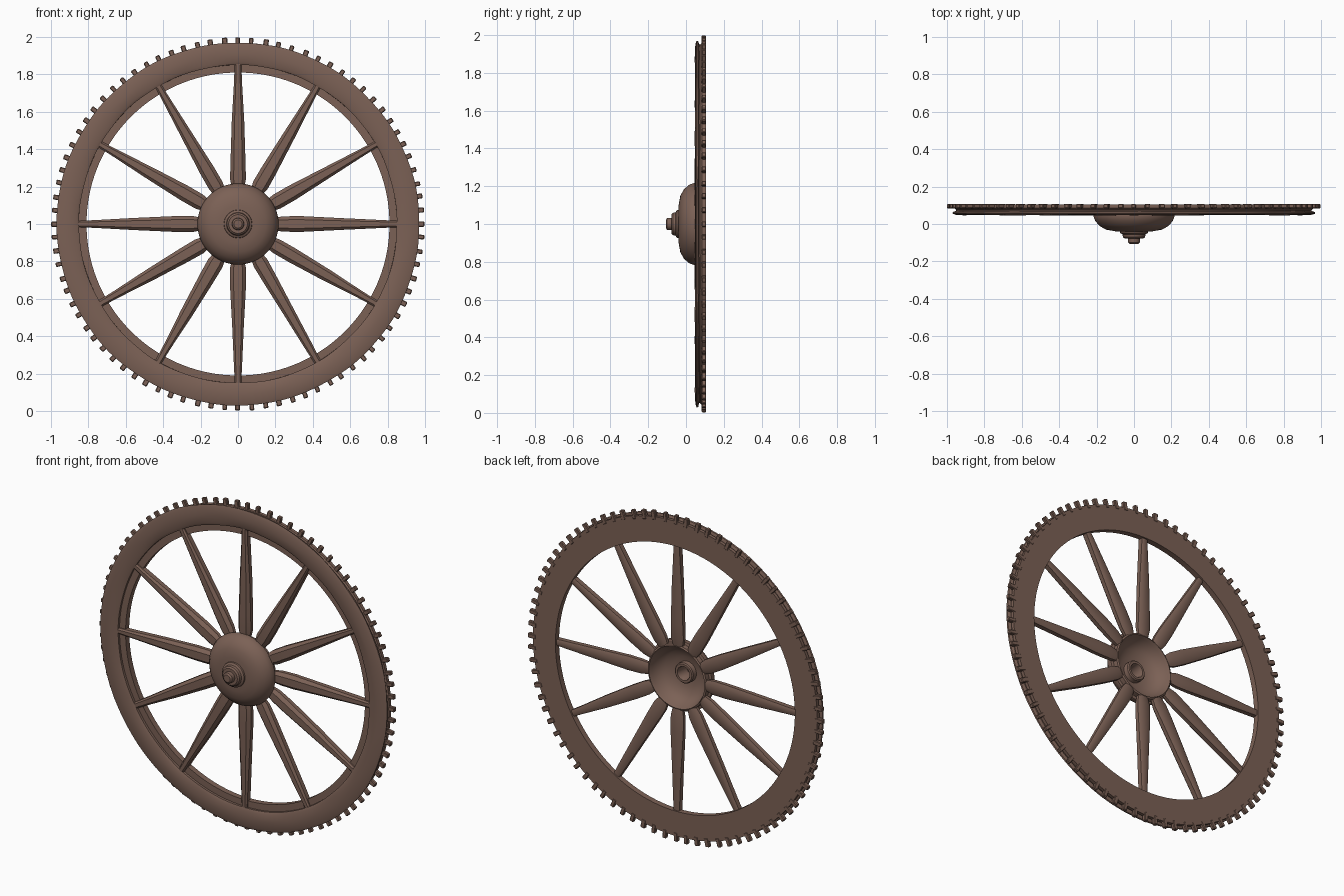
import bpy, bmesh, math, random
from mathutils import Matrix, Vector

random.seed(4)
if "Cube" in bpy.data.objects:
    bpy.data.objects.remove(bpy.data.objects["Cube"])

SPOKES, TEETH = 12, 84
CENTRE = Vector((0, 0, 1))

wood = bpy.data.materials.new("weathered brown wood")
wood.use_nodes = True
colour = (0.2, 0.12, 0.092, 1)
wood.diffuse_color = colour
shader = wood.node_tree.nodes["Principled BSDF"]
shader.inputs["Base Color"].default_value = colour
shader.inputs["Roughness"].default_value = 0.85


def finish(name, bm, angle=35):
    bmesh.ops.recalc_face_normals(bm, faces=bm.faces)
    mesh = bpy.data.meshes.new(name)
    bm.to_mesh(mesh)
    bm.free()
    mesh.materials.append(wood)
    ob = bpy.data.objects.new(name, mesh)
    ob.location = CENTRE
    bpy.context.collection.objects.link(ob)
    bpy.ops.object.select_all(action='DESELECT')
    ob.select_set(True)
    bpy.context.view_layer.objects.active = ob
    bpy.ops.object.shade_smooth_by_angle(angle=math.radians(angle))
    return ob


def lathe(name, profile, steps, wear=0.0):
    """Revolve a closed (radius, y) profile around the axle."""
    bm = bmesh.new()
    rings = []
    for i in range(steps):
        a = math.tau * i / steps
        ring = []
        for k, (r, y) in enumerate(profile):
            wave = wear * (math.sin(7 * a + k) + math.sin(17 * a + 2 * k))
            ring.append(bm.verts.new(((r + wave) * math.sin(a), y + wave / 2,
                                      (r + wave) * math.cos(a))))
        rings.append(ring)
    n = len(profile)
    for i in range(steps):
        p, q = rings[i], rings[(i + 1) % steps]
        for k in range(n):
            j = (k + 1) % n
            bm.faces.new((p[k], p[j], q[j], q[k]))
    return finish(name, bm)


# Rim: a worn front ring with a recessed inner lip, and a flat back ring
lathe("front_rim", [(0.85, 0.085), (0.85, 0.056), (0.865, 0.049), (0.91, 0.047),
                    (0.955, 0.05), (0.97, 0.056), (0.968, 0.064),
                    (0.95, 0.07), (0.95, 0.085)], 168, 0.001)
lathe("back_rim", [(0.81, 0.105), (0.81, 0.07), (0.855, 0.07), (0.95, 0.075),
                   (0.962, 0.085), (0.962, 0.105)], 168)

# Teeth: small chamfered pegs, slightly uneven, around the back ring
bm = bmesh.new()
for i in range(TEETH):
    a = math.tau * (i + random.uniform(-0.06, 0.06)) / TEETH
    size = Vector((random.uniform(0.023, 0.029), 0.024, 0.055))
    radius = 0.972 + random.uniform(-0.003, 0)
    place = Matrix.Rotation(a, 4, 'Y') @ Matrix.Translation((0, 0.095, radius))
    peg = bmesh.ops.create_cube(bm, size=1, matrix=place @ Matrix.Diagonal((*size, 1)))
    edges = {e for v in peg["verts"] for e in v.link_edges}
    bmesh.ops.bevel(bm, geom=list(edges), offset=0.004, segments=1, affect='EDGES')
finish("rim_teeth", bm, 30)

# Spokes: chamfered, swelling near the hub and tapering to the rim
# Each station is (radius, half width, front y, back y)
stations = [(0.19, 0.032, 0.05, 0.088), (0.24, 0.042, 0.046, 0.095),
            (0.33, 0.041, 0.046, 0.098), (0.55, 0.032, 0.05, 0.098),
            (0.75, 0.022, 0.053, 0.097), (0.86, 0.017, 0.055, 0.095)]
bm = bmesh.new()
for i in range(SPOKES):
    turn = Matrix.Rotation(math.tau * i / SPOKES, 4, 'Y')
    rings = []
    for r, w, front, back in stations:
        w *= random.uniform(0.95, 1.05)
        c = w * 0.45
        section = [(-w, front + c), (-w + c, front), (w - c, front), (w, front + c),
                   (w, back - c / 2), (w - c, back), (c - w, back), (-w, back - c / 2)]
        rings.append([bm.verts.new(turn @ Vector((x, y, r))) for x, y in section])
    for p, q in zip(rings, rings[1:]):
        for k in range(len(p)):
            j = (k + 1) % len(p)
            bm.faces.new((p[k], p[j], q[j], q[k]))
    bm.faces.new(rings[0])
    bm.faces.new(rings[-1])
finish("spokes", bm, 30)

# Hub: domed shell, hollow at the back
lathe("hub_shell", [(0.045, -0.04), (0.1, -0.039), (0.15, -0.03), (0.185, -0.01),
                    (0.208, 0.018), (0.217, 0.042), (0.215, 0.054), (0.2, 0.058),
                    (0.198, 0.085), (0.188, 0.09), (0.18, 0.07), (0.165, 0.035),
                    (0.135, 0.008), (0.09, -0.01), (0.045, -0.014)], 64)

# Axle boss with a stepped, rounded tip and a collar inside the hollow
lathe("axle_boss", [(0.001, -0.107), (0.022, -0.107), (0.031, -0.1), (0.033, -0.078),
                    (0.05, -0.078), (0.059, -0.07), (0.062, -0.055), (0.074, -0.048),
                    (0.076, -0.036), (0.062, -0.015), (0.062, 0.018), (0.056, 0.024),
                    (0.042, 0.024), (0.038, 0.018), (0.038, -0.06), (0.001, -0.06)], 40)
